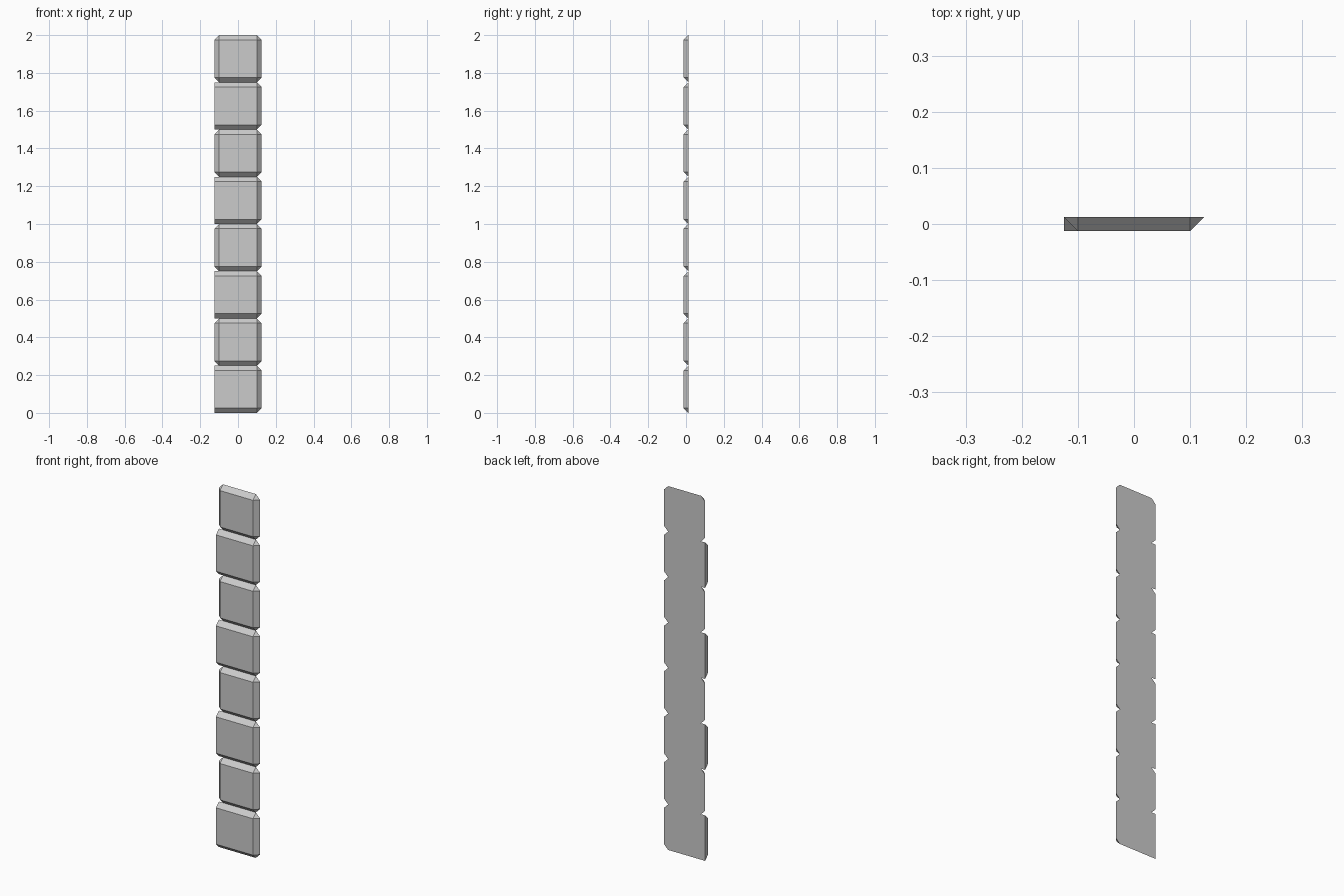
import bpy, bmesh, math

if "Cube" in bpy.data.objects:
    bpy.data.objects.remove(bpy.data.objects["Cube"])

H, W, D, C = 0.25, 0.125, 0.0125, 0.025   # block height, half width, half depth, chamfer


def block(name, z0, square_left):
    z1 = z0 + H
    # small front face; wide back face with clipped corners
    left = -W if square_left else -W + C
    pts = [(x, -D, z) for x in (left, W - C) for z in (z0 + C, z1 - C)]
    pts += [(x, D, z) for x in (left, W - C) for z in (z0, z1)]
    pts += [(x, D, z) for x in (-W, W) for z in (z0 + C, z1 - C)
            if not (square_left and x < 0)]
    bm = bmesh.new()
    for p in pts:
        bm.verts.new(p)
    bmesh.ops.convex_hull(bm, input=bm.verts[:])
    bmesh.ops.dissolve_limit(bm, angle_limit=math.radians(1),
                             verts=bm.verts[:], edges=bm.edges[:])
    bmesh.ops.recalc_face_normals(bm, faces=bm.faces[:])
    mesh = bpy.data.meshes.new(name)
    bm.to_mesh(mesh)
    bm.free()
    obj = bpy.data.objects.new(name, mesh)
    bpy.context.collection.objects.link(obj)


# stacked stones, alternating flush and chamfered left ends
for i in range(8):
    block(f"stone_block_{i + 1}", i * H, i % 2 == 0)
